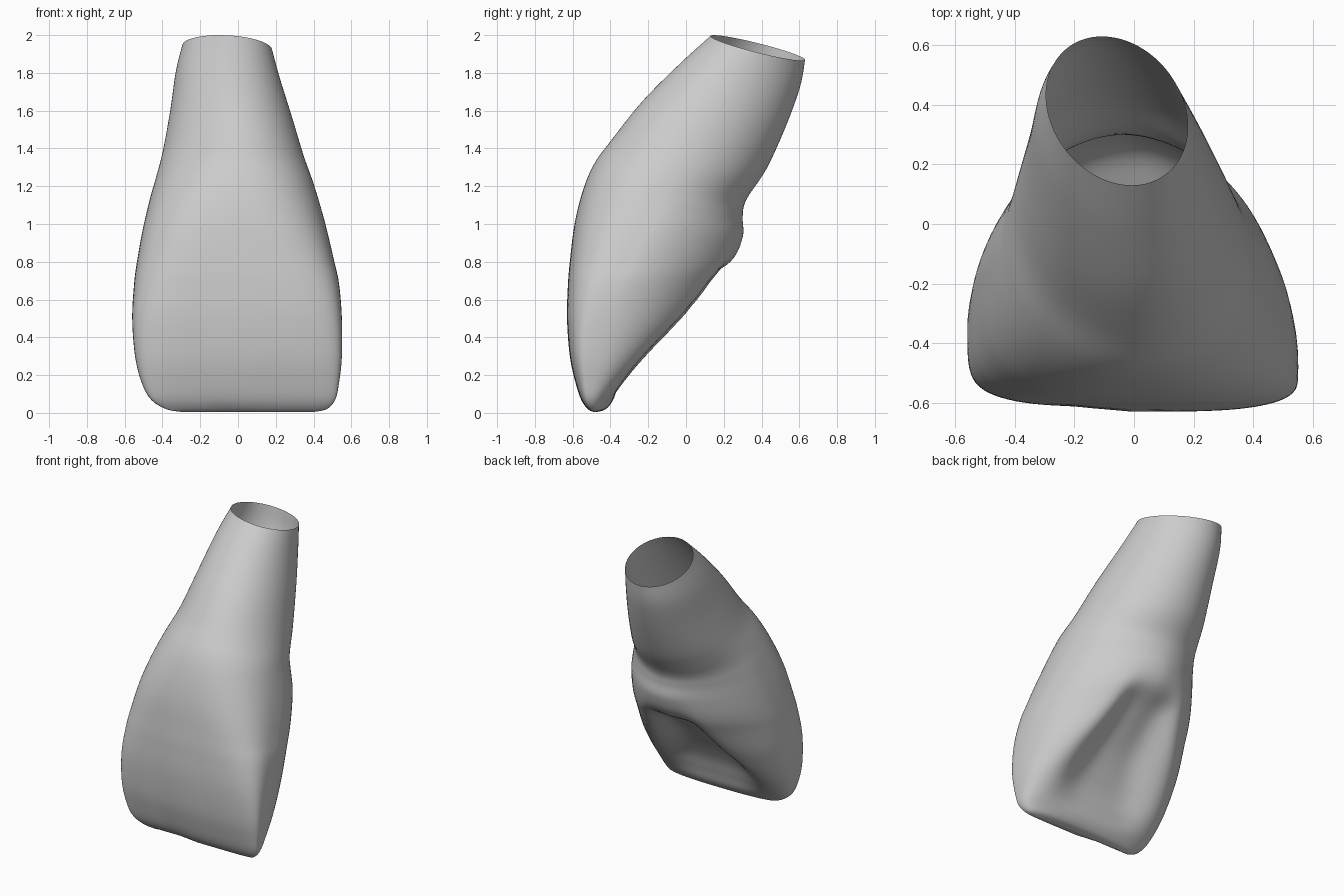
import bpy, bmesh, math

if "Cube" in bpy.data.objects:
    bpy.data.objects.remove(bpy.data.objects["Cube"])

SEGMENTS, STEPS = 96, 6

# Rings from root opening to biting edge:
# front z, front y, back z, back y, right x, left x, back hollow depth
RINGS = [
    (1.995, .13, 1.87, .63, -.29, .175, 0),
    (1.85, -.03, 1.73, .605, -.325, .215, 0),
    (1.65, -.23, 1.52, .53, -.355, .28, 0),
    (1.45, -.39, 1.29, .425, -.395, .345, 0),
    (1.32, -.485, 1.13, .32, -.435, .395, 0),
    (1.18, -.545, 1.04, .3, -.47, .43, 0),
    (1.0, -.59, .93, .3, -.505, .47, 0),
    (.8, -.615, .8, .265, -.535, .51, .03),
    (.68, -.625, .69, .2, -.55, .535, .14),
    (.5, -.63, .5, .06, -.56, .55, .22),
    (.3, -.615, .3, -.13, -.545, .55, .17),
    (.16, -.585, .16, -.275, -.51, .535, .08),
    (.07, -.555, .07, -.375, -.46, .515, .01),
    (.02, -.52, .02, -.425, -.38, .47, 0),
    (.005, -.49, .005, -.47, -.3, .4, 0),
]


def blend(low, high, value):
    t = min(max((value - low) / (high - low), 0), 1)
    return t * t * (3 - 2 * t)


def mix(a, b, t):
    return a + (b - a) * t


def spline(a, b, c, d, t):
    return b + t / 2 * (c - a + t * (2 * a - 5 * b + 4 * c - d + t * (3 * (b - c) + d - a)))


def smooth_rings():
    last = len(RINGS) - 1
    for i in range(last):
        four = [RINGS[min(max(i + k, 0), last)] for k in (-1, 0, 1, 2)]
        for step in range(STEPS):
            yield [spline(*vals, step / STEPS) for vals in zip(*four)]
    yield RINGS[-1]


def power(value, exponent):
    return math.copysign(abs(value) ** (2 / exponent), value)


def ring_points(ring):
    zf, yf, zb, yb, xr, xl, hollow = ring
    root = blend(.95, 1.5, zf)
    upper = blend(.3, 1.3, zf)
    front_shape = mix(4.0, 2.0, blend(.4, 1.5, zf))
    back_shape = mix(mix(2.5, 1.8, blend(.15, .75, zf)), 2.0, root)
    spread = mix(.66, .34, blend(.1, .75, zf))
    for k in range(SEGMENTS):
        angle = math.tau * k / SEGMENTS
        c, s = math.cos(angle), math.sin(angle)
        shape = back_shape if s > 0 else front_shape
        u, v = power(c, shape), power(s, shape)
        # Left side is widest nearer the front than the right side
        widest = mix(.24 if c > 0 else .38, .5, upper)
        depth = widest + v * ((1 - widest) if s > 0 else widest)
        x = (xl + xr) / 2 + u * (xl - xr) / 2 - .1 * root * (depth - .5)
        if s > 0:
            dent = -hollow * math.exp(-(u / spread) ** 4)
        else:
            # Shallow flat on the right half of the front face
            dent = -.02 * s * blend(0, .4, -u) * (1 - upper)
        yield x, mix(yf, yb, depth) + dent, mix(zf, zb, depth) - .025 * u * root


# Tooth shell, open at the root
bm = bmesh.new()
loops = [[bm.verts.new(p) for p in ring_points(r)] for r in smooth_rings()]
for upper_loop, lower_loop in zip(loops, loops[1:]):
    for k in range(SEGMENTS):
        n = (k + 1) % SEGMENTS
        bm.faces.new((upper_loop[k], lower_loop[k], lower_loop[n], upper_loop[n]))
bm.faces.new(loops[-1][::-1])
for face in bm.faces:
    face.smooth = True
bm.normal_update()
mesh = bpy.data.meshes.new("tooth_shell")
bm.to_mesh(mesh)
bm.free()
tooth = bpy.data.objects.new("tooth_shell", mesh)
bpy.context.collection.objects.link(tooth)

# Plain grey
grey = bpy.data.materials.new("light_grey")
grey.use_nodes = True
colour = (.6, .6, .6, 1)
grey.diffuse_color = colour
grey.node_tree.nodes["Principled BSDF"].inputs["Base Color"].default_value = colour
mesh.materials.append(grey)
